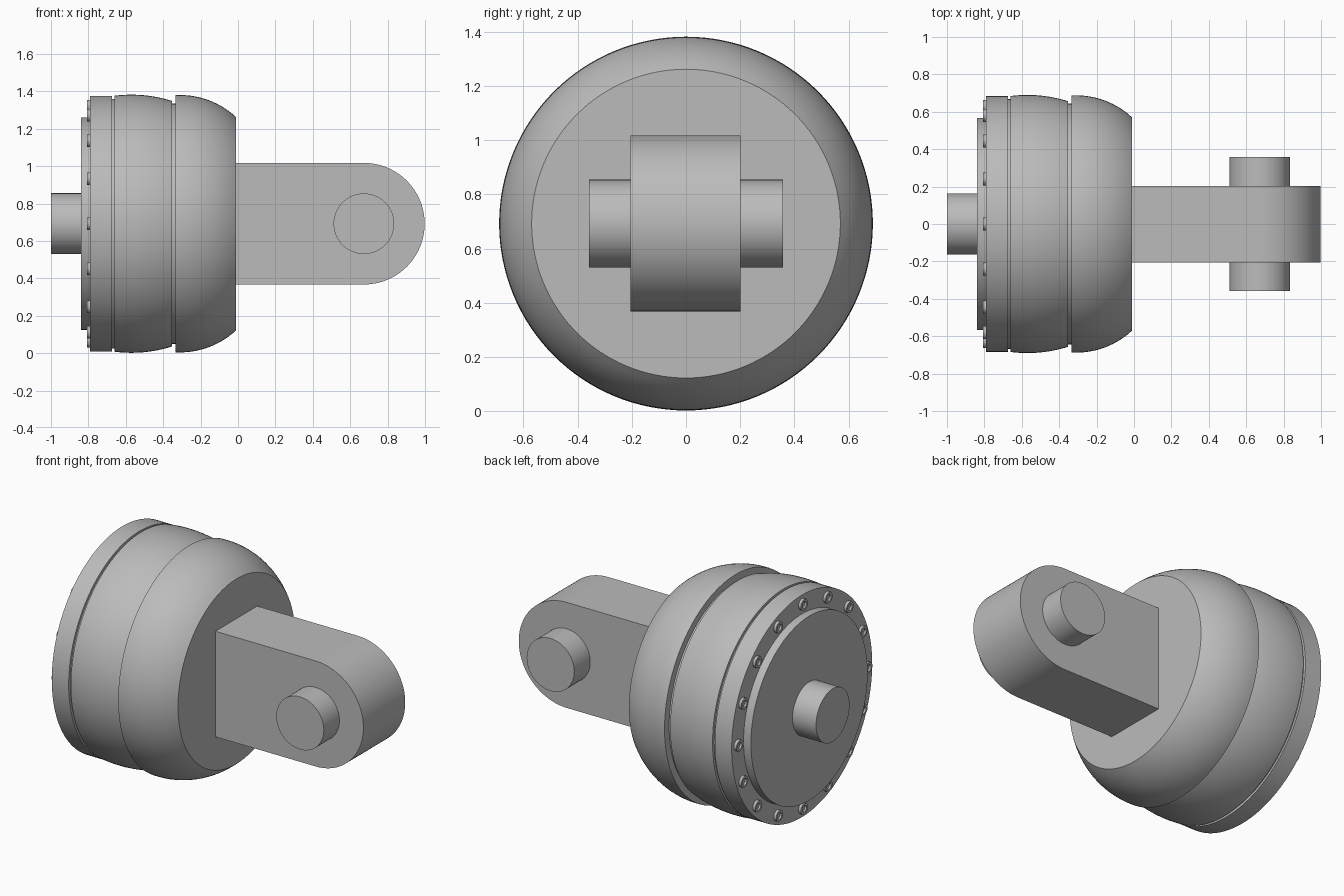
import bpy, bmesh, math
from mathutils import Matrix, Vector

if "Cube" in bpy.data.objects:
    bpy.data.objects.remove(bpy.data.objects["Cube"])

AXIS_Z = 0.692
EYE_X = 0.673

grey = bpy.data.materials.new("plain grey metal")
grey.use_nodes = True
COLOUR = (0.5, 0.5, 0.5, 1)
grey.diffuse_color = COLOUR
grey.node_tree.nodes["Principled BSDF"].inputs["Base Color"].default_value = COLOUR


def finish(name, bm):
    bmesh.ops.recalc_face_normals(bm, faces=bm.faces)
    mesh = bpy.data.meshes.new(name)
    bm.to_mesh(mesh)
    bm.free()
    mesh.materials.append(grey)
    obj = bpy.data.objects.new(name, mesh)
    bpy.context.collection.objects.link(obj)
    bpy.ops.object.select_all(action='DESELECT')
    obj.select_set(True)
    bpy.context.view_layer.objects.active = obj
    bpy.ops.object.shade_smooth_by_angle(angle=math.radians(25))
    return obj


def turned(name, profile, sides=128, y=0, z=AXIS_Z):
    """Solid of revolution about x from (x, radius) points, with end caps."""
    bm = bmesh.new()
    rings = []
    for x, r in profile:
        angles = [math.tau * i / sides for i in range(sides)]
        rings.append([bm.verts.new((x, y + r * math.cos(a), z + r * math.sin(a)))
                      for a in angles])
    for a, b in zip(rings, rings[1:]):
        for i in range(sides):
            j = (i + 1) % sides
            bm.faces.new((a[i], a[j], b[j], b[i]))
    bm.faces.new(rings[0])
    bm.faces.new(rings[-1])
    return finish(name, bm)


def crown(x0, x1, peak_x, peak_r, radius, steps=16):
    """Circular arc profile, flat at its peak."""
    xs = [x0 + (x1 - x0) * i / steps for i in range(steps + 1)]
    return [(x, peak_r - radius + math.sqrt(radius ** 2 - (x - peak_x) ** 2)) for x in xs]


# Drum: flange, narrow groove, crowned body, second groove, rounded nose
turned("drum_housing",
       [(-0.79, 0.684), (-0.675, 0.684), (-0.675, 0.668), (-0.66, 0.668)]
       + crown(-0.66, -0.352, -0.57, 0.69, 0.72)
       + [(-0.352, 0.643), (-0.335, 0.643)]
       + crown(-0.335, -0.01, -0.31, 0.688, 0.44))

# Rear cover and its shaft
turned("rear_cover", [(-0.84, 0.568), (-0.785, 0.568)])
turned("rear_shaft", [(-1.0, 0.163), (-0.83, 0.163)], sides=64)

# Ring of socket-headed bolts
for i in range(16):
    a = math.tau * i / 16
    turned(f"cover_bolt_{i + 1}",
           [(-0.795, 0.02), (-0.807, 0.02), (-0.807, 0.034), (-0.785, 0.034)],
           sides=24, y=0.628 * math.cos(a), z=AXIS_Z + 0.628 * math.sin(a))

# Mounting lug with a rounded end
bm = bmesh.new()
HALF = 0.325
outline = [(-0.02, -HALF)]
for i in range(49):
    a = -math.pi / 2 + math.pi * i / 48
    outline.append((EYE_X + HALF * math.cos(a), HALF * math.sin(a)))
outline.append((-0.02, HALF))
face = bm.faces.new([bm.verts.new((x, -0.205, AXIS_Z + z)) for x, z in outline])
extruded = bmesh.ops.extrude_face_region(bm, geom=[face])
bmesh.ops.translate(bm, vec=Vector((0, 0.407, 0)),
                    verts=[v for v in extruded["geom"] if isinstance(v, bmesh.types.BMVert)])
finish("mounting_lug", bm)

# Cross pin through the lug
bm = bmesh.new()
bmesh.ops.create_cone(bm, cap_ends=True, segments=64, radius1=0.162, radius2=0.162, depth=0.715,
                      matrix=Matrix.Translation((EYE_X, 0, AXIS_Z))
                      @ Matrix.Rotation(math.pi / 2, 4, 'X'))
finish("cross_pin", bm)
